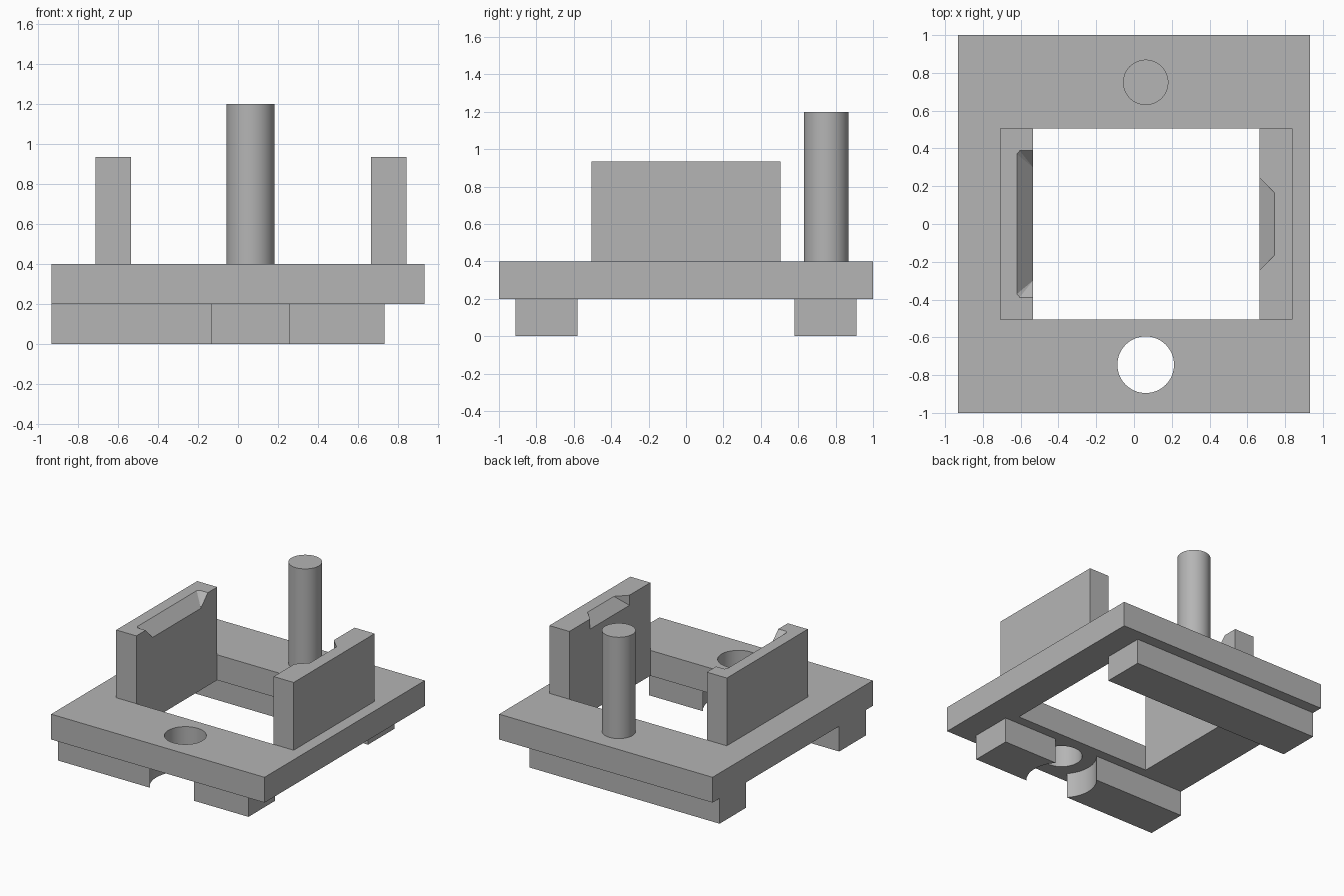
import bpy
import bmesh
from mathutils import Vector

cube = bpy.data.objects.get("Cube")
if cube:
    bpy.data.objects.remove(cube, do_unlink=True)

grey = bpy.data.materials.new("plain grey")
grey.use_nodes = True
colour = (0.46, 0.46, 0.46, 1)
grey.diffuse_color = colour
grey.node_tree.nodes["Principled BSDF"].inputs["Base Color"].default_value = colour


def hull(name, points):
    """Convex solid through the given points."""
    bm = bmesh.new()
    for p in points:
        bm.verts.new(p)
    result = bmesh.ops.convex_hull(bm, input=bm.verts)
    loose = [g for g in result["geom_interior"] if isinstance(g, bmesh.types.BMVert)]
    bmesh.ops.delete(bm, geom=loose, context="VERTS")
    bmesh.ops.dissolve_limit(bm, angle_limit=0.01, verts=bm.verts, edges=bm.edges)
    bmesh.ops.recalc_face_normals(bm, faces=bm.faces)
    mesh = bpy.data.meshes.new(name)
    bm.to_mesh(mesh)
    bm.free()
    mesh.materials.append(grey)
    obj = bpy.data.objects.new(name, mesh)
    bpy.context.collection.objects.link(obj)
    return obj


def box(name, xs, ys, zs):
    return hull(name, [(x, y, z) for x in xs for y in ys for z in zs])


def cylinder(name, x, y, radius, zs):
    bpy.ops.mesh.primitive_cylinder_add(
        vertices=64, radius=radius, depth=zs[1] - zs[0],
        location=(x, y, sum(zs) / 2))
    obj = bpy.context.object
    obj.name = name
    obj.data.materials.append(grey)
    return obj


def activate(obj):
    bpy.ops.object.select_all(action="DESELECT")
    obj.select_set(True)
    bpy.context.view_layer.objects.active = obj


def cut(obj, cutter):
    cutter.hide_render = True
    mod = obj.modifiers.new("cut", "BOOLEAN")
    mod.operation = "DIFFERENCE"
    mod.solver = "EXACT"
    mod.object = cutter
    activate(obj)
    bpy.ops.object.modifier_apply(modifier=mod.name)
    bpy.data.objects.remove(cutter, do_unlink=True)


def notch(name, points, inward):
    """Wedge cutter, extended upward and past the wall's inner face."""
    offsets = [Vector((dx * inward, 0, dz)) for dx in (0, 0.05) for dz in (0, 0.05)]
    mirrored = [Vector((x, y * side, z)) for x, y, z in points for side in (-1, 1)]
    return hull(name, [p + o for p in mirrored for o in offsets])


left_in, right_in, top = 0.665, -0.535, 0.935
centre_x, hole_y = 0.062, -0.745

# Base frame with window and locating hole
frame = box("base_frame", (-0.932, 0.932), (-1, 1), (0.2, 0.4))
cut(frame, box("window_cutter", (right_in, left_in), (-0.505, 0.505), (0, 0.6)))
cut(frame, cylinder("hole_cutter", centre_x, hole_y, 0.15, (0, 0.6)))

# Rails underneath, the front one split by a round clearance
back_rail = box("back_rail", (-0.932, 0.73), (0.58, 0.912), (0, 0.2))
front_rail = box("front_rail", (-0.932, 0.73), (-0.912, -0.58), (0, 0.2))
cut(front_rail, cylinder("clearance_cutter", centre_x, hole_y, 0.255, (-0.2, 0.4)))

# Locating pin
pin = cylinder("pin", centre_x, 0.75, 0.12, (0.4, 1.2))

# Upright walls with notched inner top edges
right_wall = box("right_wall", (-0.71, right_in), (-0.505, 0.505), (0.4, top))
cut(right_wall, notch("right_notch", [
    (-0.62, 0.37, top), (-0.605, 0.388, top),
    (right_in, 0.388, top), (right_in, 0.3, 0.845)], 1))
left_wall = box("left_wall", (left_in, 0.84), (-0.505, 0.505), (0.4, top))
cut(left_wall, notch("left_notch", [
    (0.745, 0.165, top), (left_in, 0.245, top), (left_in, 0.245, 0.855)], -1))

# Smooth round surfaces, crisp edges
for obj in (frame, front_rail, pin):
    activate(obj)
    bpy.ops.object.shade_smooth_by_angle()
